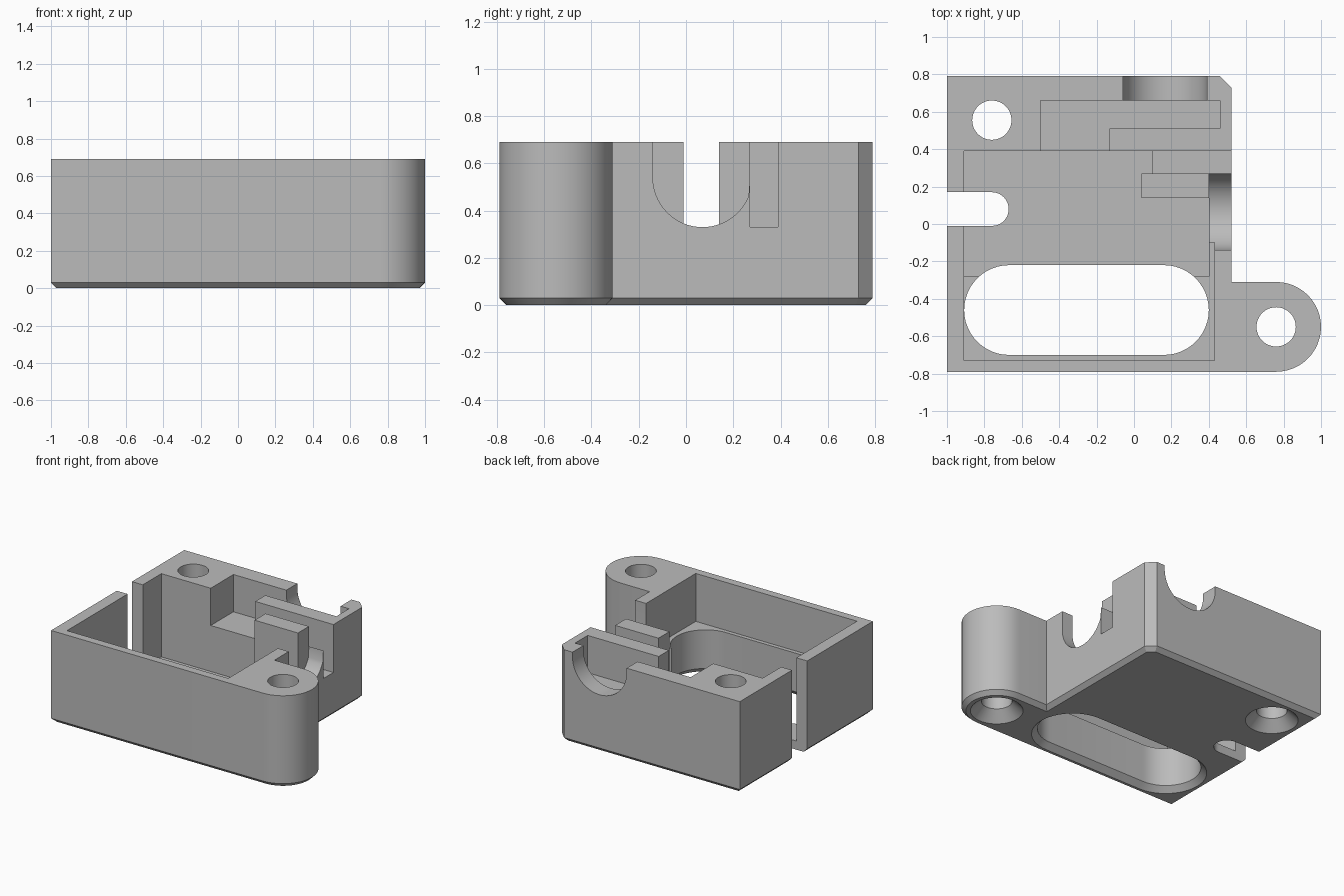
import bpy, bmesh, math
from mathutils import Vector

if "Cube" in bpy.data.objects:
    bpy.data.objects.remove(bpy.data.objects["Cube"])


def arc(cx, cy, r, a0, a1, n=24):
    """Points on an arc, angles in degrees."""
    return [(cx + r * math.cos(math.radians(a0 + (a1 - a0) * i / n)),
             cy + r * math.sin(math.radians(a0 + (a1 - a0) * i / n))) for i in range(n + 1)]


def rect(x0, x1, y0, y1):
    return [(x0, y0), (x1, y0), (x1, y1), (x0, y1)]


def circle(cx, cy, r):
    return arc(cx, cy, r, 0, 360, 48)[:-1]


def offset(outline, d):
    """Push a counter-clockwise outline outwards by d with mitred corners."""
    pts = [Vector(p) for p in outline]
    out = []
    for i, p in enumerate(pts):
        a = (p - pts[i - 1]).normalized()
        b = (pts[(i + 1) % len(pts)] - p).normalized()
        na, nb = Vector((a.y, -a.x)), Vector((b.y, -b.x))
        out.append(p + (na + nb) * (d / (1 + na.dot(nb))))
    return out


def prism(name, outline, rings, axis="z"):
    """Stack (offset, level) copies of an outline along an axis and cap both ends."""
    place = {"z": lambda u, v, w: (u, v, w),
             "x": lambda u, v, w: (w, u, v),
             "y": lambda u, v, w: (u, w, v)}[axis]
    bm = bmesh.new()
    loops = [[bm.verts.new(place(p[0], p[1], w)) for p in offset(outline, d)] for d, w in rings]
    n = len(outline)
    for lo, hi in zip(loops, loops[1:]):
        for i in range(n):
            bm.faces.new((lo[i], lo[(i + 1) % n], hi[(i + 1) % n], hi[i]))
    bm.faces.new(loops[0][::-1])
    bm.faces.new(loops[-1])
    bmesh.ops.recalc_face_normals(bm, faces=bm.faces)
    me = bpy.data.meshes.new(name)
    bm.to_mesh(me)
    bm.free()
    ob = bpy.data.objects.new(name, me)
    bpy.context.collection.objects.link(ob)
    return ob


H = 0.69      # overall height
TOP = 0.9     # cutters reach above the rim

# Housing block with rounded mounting ear and chamfered lower edge
outline = ([(-1, -0.79)] + arc(0.76, -0.55, 0.24, -90, 90)
           + [(0.52, -0.31), (0.52, 0.73), (0.46, 0.79), (-1, 0.79)])
body = prism("housing", outline, [(-0.03, 0), (0, 0.03), (0, H)])

cutters = [
    # Shallow front bay and deep main bay around the clip wall
    prism("front_bay", rect(-0.91, 0.43, -0.73, -0.10), [(0, 0.33), (0, TOP)]),
    prism("main_bay", [(-0.91, -0.28), (0.40, -0.28), (0.40, 0.14), (0.04, 0.14),
                       (0.04, 0.27), (0.10, 0.27), (0.10, 0.39), (-0.91, 0.39)],
          [(0, 0.065), (0, TOP)]),
    # Stepped rear pocket
    prism("rear_pocket", [(-0.50, 0.38), (-0.13, 0.38), (-0.13, 0.51),
                          (0.46, 0.51), (0.46, 0.66), (-0.50, 0.66)], [(0, 0.41), (0, TOP)]),
    # Narrow slot behind the clip wall
    prism("side_slot", rect(0.09, 0.6, 0.27, 0.39), [(0, 0.33), (0, TOP)]),
    # Rounded cable notches in the side and rear walls
    prism("side_notch", arc(0.07, 0.54, 0.21, 180, 338)
          + [(0.27, 0.54), (0.27, TOP), (-0.14, TOP)], [(0, 0.40), (0, 0.6)], "x"),
    prism("rear_notch", arc(0.165, 0.655, 0.225, 180, 360)
          + [(0.39, TOP), (-0.06, TOP)], [(0, 0.60), (0, 0.9)], "y"),
    # Open slit in the left wall
    prism("left_slit", [(-1.2, -0.01)] + arc(-0.76, 0.08, 0.09, -90, 90) + [(-1.2, 0.17)],
          [(0, -0.1), (0, TOP)]),
    # Long oval window with chamfered lower edge
    prism("oval_window", arc(0.16, -0.46, 0.24, -90, 90) + arc(-0.668, -0.46, 0.24, 90, 270),
          [(0.05, -0.01), (0, 0.04), (0, 0.5)]),
]
# Countersunk screw holes
for x, y in ((-0.76, 0.555), (0.76, -0.55)):
    cutters.append(prism("screw_hole", circle(x, y, 0.105),
                         [(0.085, -0.01), (0, 0.075), (0, TOP)]))

bpy.context.view_layer.objects.active = body
for c in cutters:
    c.hide_render = True
    mod = body.modifiers.new(c.name, "BOOLEAN")
    mod.operation, mod.solver, mod.object = "DIFFERENCE", "EXACT", c
    bpy.ops.object.modifier_apply(modifier=mod.name)
for c in cutters:
    bpy.data.objects.remove(c)

mat = bpy.data.materials.new("grey")
mat.diffuse_color = (0.5, 0.5, 0.5, 1)
mat.use_nodes = True
mat.node_tree.nodes["Principled BSDF"].inputs["Base Color"].default_value = mat.diffuse_color
body.data.materials.clear()
body.data.materials.append(mat)
for p in body.data.polygons:
    p.material_index = 0
body.select_set(True)
bpy.ops.object.shade_smooth_by_angle(angle=math.radians(25))
